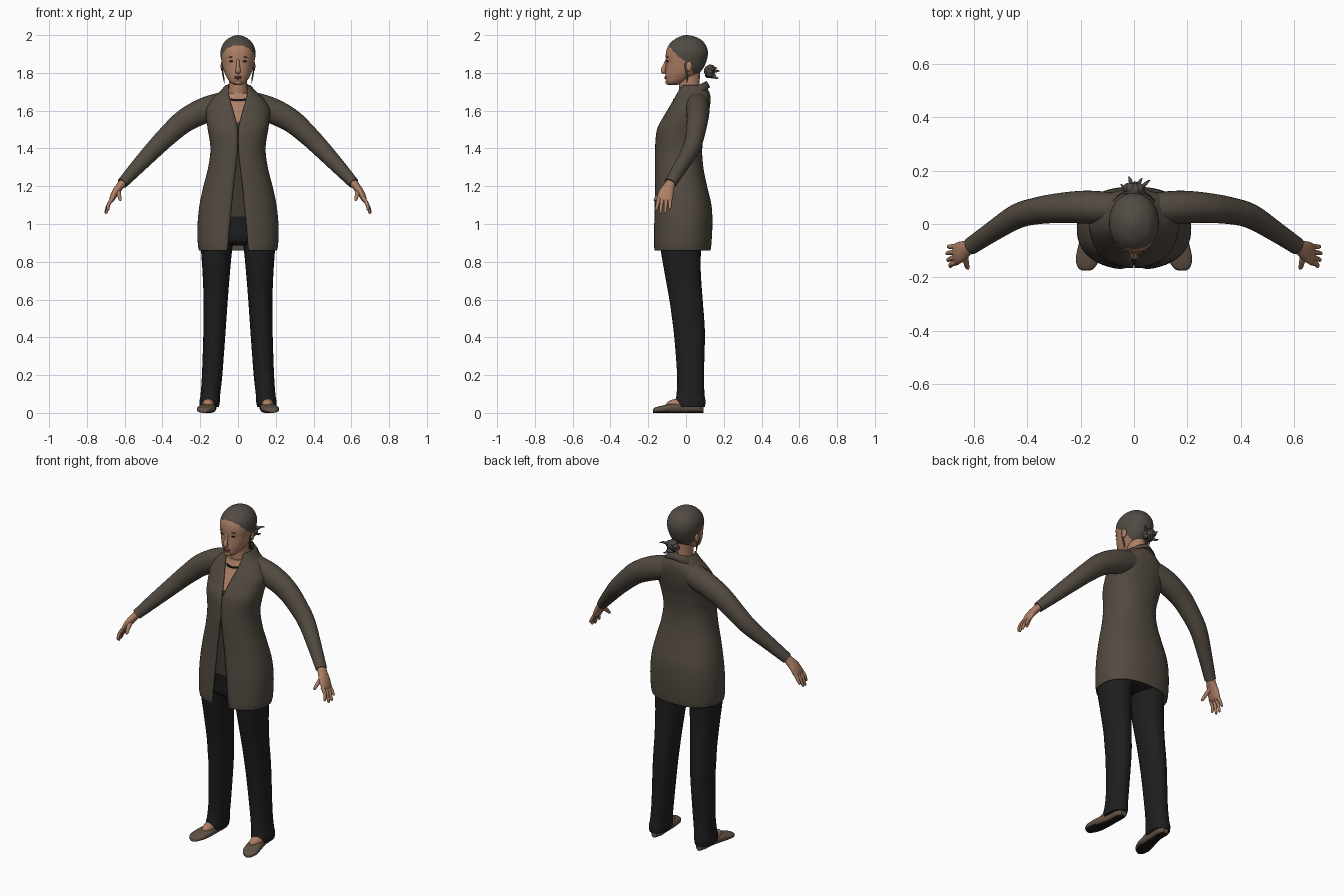
import bpy, bmesh, math, random
from mathutils import Vector

if "Cube" in bpy.data.objects:
    bpy.data.objects.remove(bpy.data.objects["Cube"])

random.seed(3)


def material(name, rgb):
    m = bpy.data.materials.new(name)
    m.diffuse_color = (*rgb, 1)
    m.use_nodes = True
    m.node_tree.nodes["Principled BSDF"].inputs["Base Color"].default_value = m.diffuse_color
    return m


JACKET = material("jacket brown", (0.085, 0.069, 0.052))
SHIRT = material("shirt dark brown", (0.05, 0.04, 0.03))
TROUSER = material("trouser black", (0.013, 0.013, 0.014))
SKIN = material("skin", (0.42, 0.215, 0.13))
HAIR = material("hair grey brown", (0.085, 0.07, 0.058))
LIP = material("lip", (0.27, 0.10, 0.07))
SHOE = material("shoe brown", (0.12, 0.085, 0.06))
DARK = material("black", (0.01, 0.009, 0.009))


def spline(keys, steps):
    """Catmull-Rom through rows of numbers."""
    out = []
    for i in range(len(keys) - 1):
        a, b, c, d = keys[max(i - 1, 0)], keys[i], keys[i + 1], keys[min(i + 2, len(keys) - 1)]
        for s in range(steps):
            t = s / steps
            out.append([q + 0.5 * t * (r - p + t * (2 * p - 5 * q + 4 * r - s4 + t * (3 * (q - r) + s4 - p)))
                        for p, q, r, s4 in zip(a, b, c, d)])
    return out + [list(keys[-1])]


def finish(name, bm, mats, mirror=False, rule=None, angle=50):
    bmesh.ops.recalc_face_normals(bm, faces=bm.faces)
    if rule:
        for f in bm.faces:
            f.material_index = rule(f.calc_center_median())
    me = bpy.data.meshes.new(name)
    bm.to_mesh(me)
    bm.free()
    ob = bpy.data.objects.new(name, me)
    bpy.context.collection.objects.link(ob)
    for m in mats:
        me.materials.append(m)
    bpy.ops.object.select_all(action='DESELECT')
    ob.select_set(True)
    bpy.context.view_layer.objects.active = ob
    bpy.ops.object.shade_smooth_by_angle(angle=math.radians(angle))
    if mirror:
        ob.modifiers.new("mirror", 'MIRROR')
    return ob


def loft(name, rings, mats, closed=True, **kw):
    bm = bmesh.new()
    rows = [[bm.verts.new(p) for p in r] for r in rings]
    n = len(rows[0])
    for a, b in zip(rows, rows[1:]):
        for i in range(n if closed else n - 1):
            j = (i + 1) % n
            bm.faces.new((a[i], a[j], b[j], b[i]))
    if closed:
        bm.faces.new(rows[0])
        bm.faces.new(rows[-1])
    return finish(name, bm, mats, **kw)


def section(z, w, yf, yb, cx=0, p=2.0, n=40, gap=0):
    """Horizontal superellipse starting at the front, optionally open there."""
    a0 = math.asin(min(1, (gap / w) ** (p / 2))) if gap > 0 else 0
    pts = []
    for i in range(n):
        a = a0 + (2 * math.pi - 2 * a0) * (i / (n - 1) if gap else i / n)
        s, c = math.sin(a), math.cos(a)
        pts.append((cx + w * math.copysign(abs(s) ** (2 / p), s),
                    (yf + yb) / 2 - (yb - yf) / 2 * math.copysign(abs(c) ** (2 / p), c), z))
    return pts


def tube(name, keys, mat, steps=5, n=20, **kw):
    """Sweep along rows of x, y, z, thickness radius, breadth radius."""
    rows = spline(keys, steps)
    pts = [Vector(r[:3]) for r in rows]
    rings = []
    for i, r in enumerate(rows):
        d = (pts[min(i + 1, len(pts) - 1)] - pts[max(i - 1, 0)]).normalized()
        u = d.cross(Vector((0, 1, 0))).normalized()
        v = d.cross(u)
        rings.append([pts[i] + u * r[3] * math.cos(k * math.tau / n) + v * r[4] * math.sin(k * math.tau / n)
                      for k in range(n)])
    return loft(name, rings, [mat], **kw)


def balls(name, items, mat, mirror=False):
    """Ellipsoids from (centre, radii) pairs."""
    bm = bmesh.new()
    for c, r in items:
        vs = bmesh.ops.create_uvsphere(bm, u_segments=16, v_segments=10, radius=1)["verts"]
        for v in vs:
            v.co = Vector(c) + Vector((v.co.x * r[0], v.co.y * r[1], v.co.z * r[2]))
    return finish(name, bm, [mat], mirror=mirror)


# Jacket body: height, half width, front, back, half opening
coat = [(0.86, .207, -.17, .13, .056), (0.90, .213, -.172, .135, .052), (1.0, .214, -.17, .14, .044),
        (1.1, .204, -.167, .135, .034), (1.2, .183, -.165, .112, .024), (1.3, .158, -.165, .092, .012),
        (1.4, .146, -.164, .086, .002), (1.5, .16, -.154, .10, .002), (1.56, .168, -.124, .115, .014),
        (1.61, .168, -.095, .125, .028), (1.66, .14, -.068, .13, .043), (1.7, .098, -.052, .123, .052),
        (1.735, .066, -.038, .1, .052)]
rows = spline(coat, 5)
jacket = loft("jacket", [section(*r[:4], p=2.3, n=56, gap=max(r[4], .0015)) for r in rows], [JACKET], closed=False)
sol = jacket.modifiers.new("cloth", 'SOLIDIFY')
sol.thickness = 0.007

# Shirt and chest inside the jacket
inner = [r for r in rows if 1.02 < r[0] < 1.7]
loft("shirt_and_chest", [section(r[0], r[1] - .013, r[2] + .013, r[3] - .013, p=2.3) for r in inner],
     [SHIRT, SKIN], rule=lambda c: int(c.z > 1.54))

# Sleeves
tube("sleeve", [(.05, .055, 1.64, .066, .06), (.17, .063, 1.604, .068, .062), (.28, .06, 1.548, .062, .056),
                (.37, .048, 1.47, .054, .05), (.44, .028, 1.40, .048, .046), (.53, -.028, 1.305, .039, .038),
                (.612, -.083, 1.216, .029, .033)], JACKET, n=28, mirror=True)

# Folded collar: stand, crest and falling edge, with points at the front
rings = []
for i in range(41):
    a = math.radians(-142 + 284 * i / 40)
    t = abs(a) / math.radians(142)
    x, y, z = .066 * math.sin(a), .022 + .084 * math.cos(a), 1.757 - .085 * t ** 1.6
    o = Vector((math.sin(a), math.cos(a) * .7, 0))
    c = Vector((x, y, z))
    rings.append([c - o * .006 - Vector((0, 0, .04)), c, c + o * .012 - Vector((0, 0, .008)),
                  c + o * (.03 + .012 * t) - Vector((0, 0, .032 + .012 * t))])
collar = loft("collar", rings, [JACKET], closed=False)
collar.modifiers.new("cloth", 'SOLIDIFY').thickness = 0.005

# Hands
tube("palm", [(.598, -.074, 1.232, .022, .025), (.625, -.09, 1.2, .021, .03), (.65, -.105, 1.165, .019, .04),
              (.668, -.113, 1.13, .014, .04), (.674, -.115, 1.118, .006, .03)], SKIN, mirror=True)
for k, (y0, y1, zt, xt) in enumerate([(-.143, -.158, 1.07, .688), (-.124, -.135, 1.055, .697),
                                      (-.104, -.11, 1.058, .7), (-.085, -.085, 1.078, .695)]):
    tube(f"finger_{k + 1}", [(.662, y0, 1.14, .011, .011), (.684, (y0 + y1) / 2, 1.105, .0095, .0095),
                             (xt, y1, zt + .006, .007, .007), (xt, y1, zt, .002, .002)], SKIN, n=10, mirror=True)
tube("thumb", [(.635, -.105, 1.18, .014, .016), (.63, -.14, 1.155, .011, .012), (.624, -.163, 1.13, .008, .008),
               (.622, -.168, 1.122, .002, .002)], SKIN, n=10, mirror=True)

# Trousers: height, half width, front, back, centre
leg = [(0.03, .05, -.05, .1, .152), (0.06, .054, -.057, .103, .15), (0.1, .052, -.05, .098, .146),
       (0.2, .054, -.047, .095, .137), (0.4, .058, -.062, .1, .126), (0.5, .061, -.074, .096, .122),
       (0.6, .064, -.088, .088, .118), (0.75, .073, -.115, .078, .115), (0.87, .083, -.135, .08, .113),
       (0.95, .09, -.14, .09, .105)]
loft("trouser_leg", [section(*r[:4], cx=r[4], p=2.2, n=28) for r in spline(leg, 5)], [TROUSER], mirror=True)
loft("trouser_hips", [section(*r, p=2.3) for r in spline(
    [(.885, .08, -.09, .06), (.91, .16, -.137, .1), (.98, .19, -.145, .115), (1.04, .185, -.15, .115)], 4)], [TROUSER])

# Shoes with dark soles, and the bare instep
rings = []
for y, cx, w, h in spline([(-.175, .18, .012, .018), (-.165, .179, .03, .028), (-.13, .173, .045, .038),
                           (-.07, .162, .044, .05), (0, .152, .035, .055), (.06, .149, .034, .062),
                           (.092, .149, .018, .055)], 4):
    rings.append([(cx + w * math.cos(a), y, h / 2 + h / 2 * math.copysign(abs(math.sin(a)) ** .7, math.sin(a)))
                  for a in [k * math.tau / 24 for k in range(24)]])
loft("shoe", rings, [SHOE, DARK], mirror=True, rule=lambda c: int(c.z < .007))
balls("instep", [((.157, -.035, .045), (.033, .07, .03))], SKIN, mirror=True)

# Neck
tube("neck", [(0, .035, 1.62, .075, .07), (0, .025, 1.68, .056, .062), (0, .018, 1.73, .049, .055),
              (0, .02, 1.82, .05, .055)], SKIN, n=28)

# Head, with the hair set by a hairline that runs back towards the ears
head = [(1.735, .018, -.09, -.05), (1.75, .042, -.103, -.01), (1.78, .062, -.108, .045), (1.81, .075, -.108, .08),
        (1.85, .085, -.106, .104), (1.9, .093, -.107, .116), (1.94, .086, -.096, .108), (1.972, .064, -.068, .084),
        (1.992, .033, -.032, .046), (2.0, .006, -.005, .01)]
LINE = [(1.73, .045), (1.8, .04), (1.84, .02), (1.88, -.032), (1.92, -.072), (1.955, -.1), (2.01, -.15)]


def is_hair(c):
    for (z0, y0), (z1, y1) in zip(LINE, LINE[1:]):
        if z0 <= c.z < z1:
            return int(c.y > y0 + (y1 - y0) * (c.z - z0) / (z1 - z0))
    return 1


loft("head", [section(*r, p=2.1, n=72) for r in spline(head, 8)], [SKIN, HAIR], rule=is_hair)

# Face
tube("nose", [(0, -.1, 1.872, .008, .008), (0, -.112, 1.84, .009, .01), (0, -.12, 1.818, .013, .013),
              (0, -.118, 1.806, .014, .013), (0, -.106, 1.8, .006, .006)], SKIN, n=14)
balls("eye", [((.034, -.097, 1.861), (.014, .006, .0045))], DARK, mirror=True)
balls("eyebrow", [((.034, -.0985, 1.883), (.019, .005, .003))], HAIR, mirror=True)
balls("lips", [((0, -.107, 1.779), (.022, .008, .0045)), ((0, -.107, 1.771), (.018, .008, .005))], LIP)
balls("chin", [((0, -.092, 1.75), (.022, .017, .014))], SKIN)
balls("ear", [((.083, .016, 1.835), (.009, .017, .028))], SKIN, mirror=True)
tube("loose_strand", [(.082, .0, 1.87, .005, .009), (.083, .0, 1.82, .004, .006), (.077, .006, 1.78, .004, .005),
                      (.072, .004, 1.745, .001, .001)], HAIR, n=8, mirror=True)

# Hair bun of small coils with loose ends
coils = [((0, .125, 1.81), (.032, .03, .032))]
for k in range(9):
    a = k * math.tau / 9
    coils.append(((.026 * math.cos(a), .13 + random.uniform(-.012, .016), 1.807 + .024 * math.sin(a)),
                  (.016, .018, .014)))
balls("hair_bun", coils, HAIR)
for k, (x, y, z) in enumerate([(.06, .165, 1.825), (-.05, .15, 1.785), (.03, .172, 1.775), (-.02, .178, 1.81)]):
    tube(f"bun_end_{k + 1}", [(x * .3, .125, 1.807, .01, .01), (x * .7, y - .015, z, .007, .007),
                              (x, y, z, .002, .002)], HAIR, n=8)

# Necklace beads
balls("necklace", [((.047 * math.sin(a), -.03 - .034 * math.cos(a), 1.662 - .006 * math.cos(a)), (.006, .006, .006))
                   for a in [math.radians(-90 + 15 * k) for k in range(13)]], DARK)
